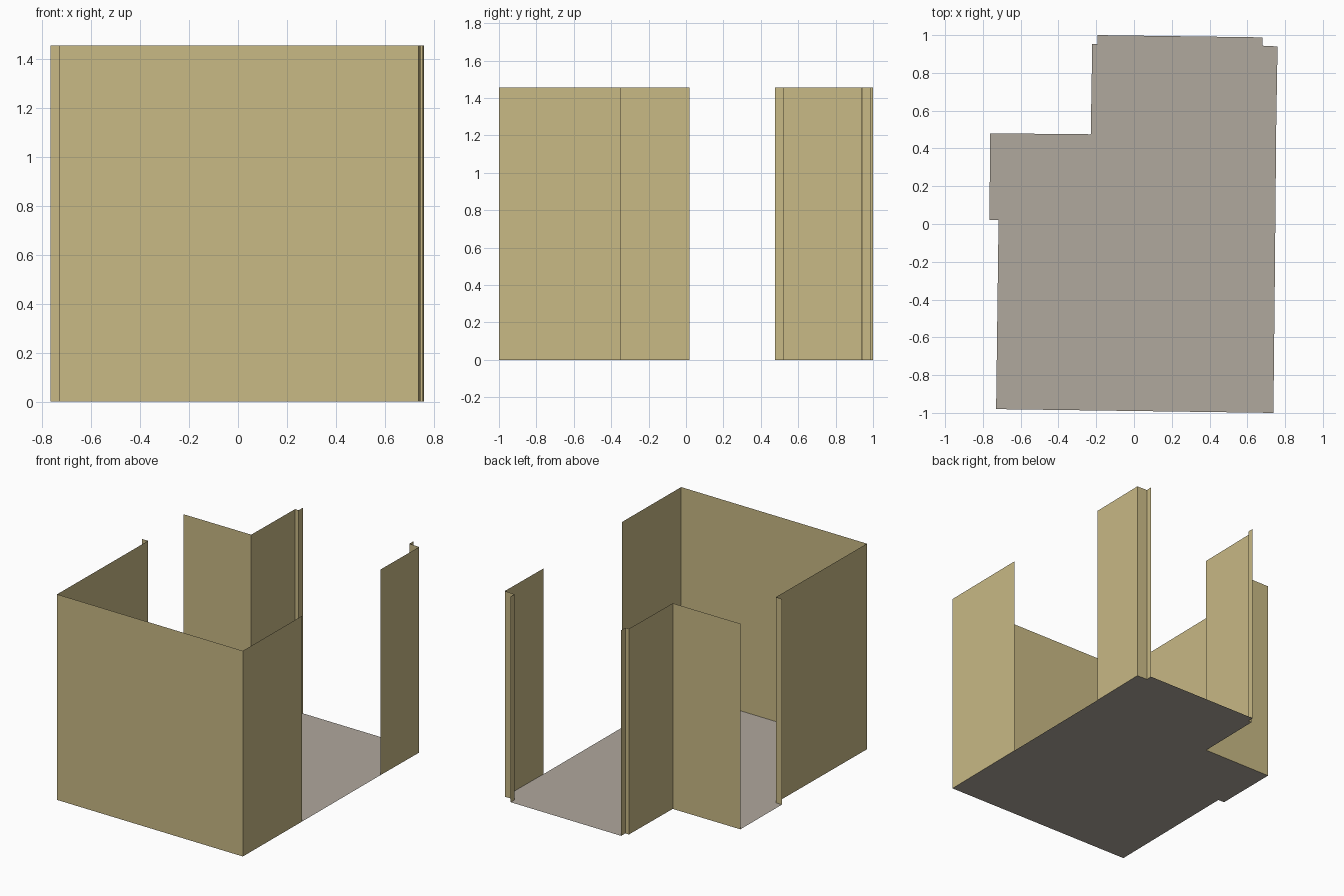
import bpy

if "Cube" in bpy.data.objects:
    bpy.data.objects.remove(bpy.data.objects["Cube"])

HEIGHT = 1.455

# Floor plan corners, counter-clockwise from front left
plan = [
    (-0.73, -0.98), (0.738, -1.0), (0.745, -0.35), (0.753, 0.518),
    (0.76, 0.94), (0.68, 0.944), (0.681, 0.988), (-0.192, 1.0),
    (-0.193, 0.954), (-0.221, 0.954), (-0.229, 0.475), (-0.762, 0.48),
    (-0.765, 0.02), (-0.717, 0.02),
]
OPEN_EDGES = {2, 6, 11}  # right, back and left openings


def material(name, rgb):
    m = bpy.data.materials.new(name)
    m.diffuse_color = (*rgb, 1.0)
    m.use_nodes = True
    m.node_tree.nodes["Principled BSDF"].inputs["Base Color"].default_value = m.diffuse_color
    return m


def add_mesh(name, verts, faces, mat):
    me = bpy.data.meshes.new(name)
    me.from_pydata(verts, [], faces)
    me.materials.append(mat)
    ob = bpy.data.objects.new(name, me)
    bpy.context.collection.objects.link(ob)
    return ob


wall_tan = material("wall_tan", (0.58, 0.485, 0.235))
floor_grey = material("floor_grey", (0.434, 0.392, 0.340))

# Floor: single flat polygon
n = len(plan)
add_mesh("floor", [(x, y, 0) for x, y in plan], [tuple(range(n))], floor_grey)

# Walls: thin sheets standing on every closed edge, facing inward
verts = [(x, y, z) for z in (0, HEIGHT) for x, y in plan]
names = {0: "front_wall", 1: "right_wall_front", 3: "right_wall_back",
         4: "back_right_return", 5: "back_right_jamb", 7: "back_left_jamb",
         8: "back_left_return", 9: "recess_side_wall", 10: "recess_back_wall",
         12: "left_jamb", 13: "left_wall"}
for i in range(n):
    if i in OPEN_EDGES:
        continue
    j = (i + 1) % n
    quad = [verts[j], verts[i], verts[i + n], verts[j + n]]
    add_mesh(names[i], quad, [(0, 1, 2, 3)], wall_tan)
